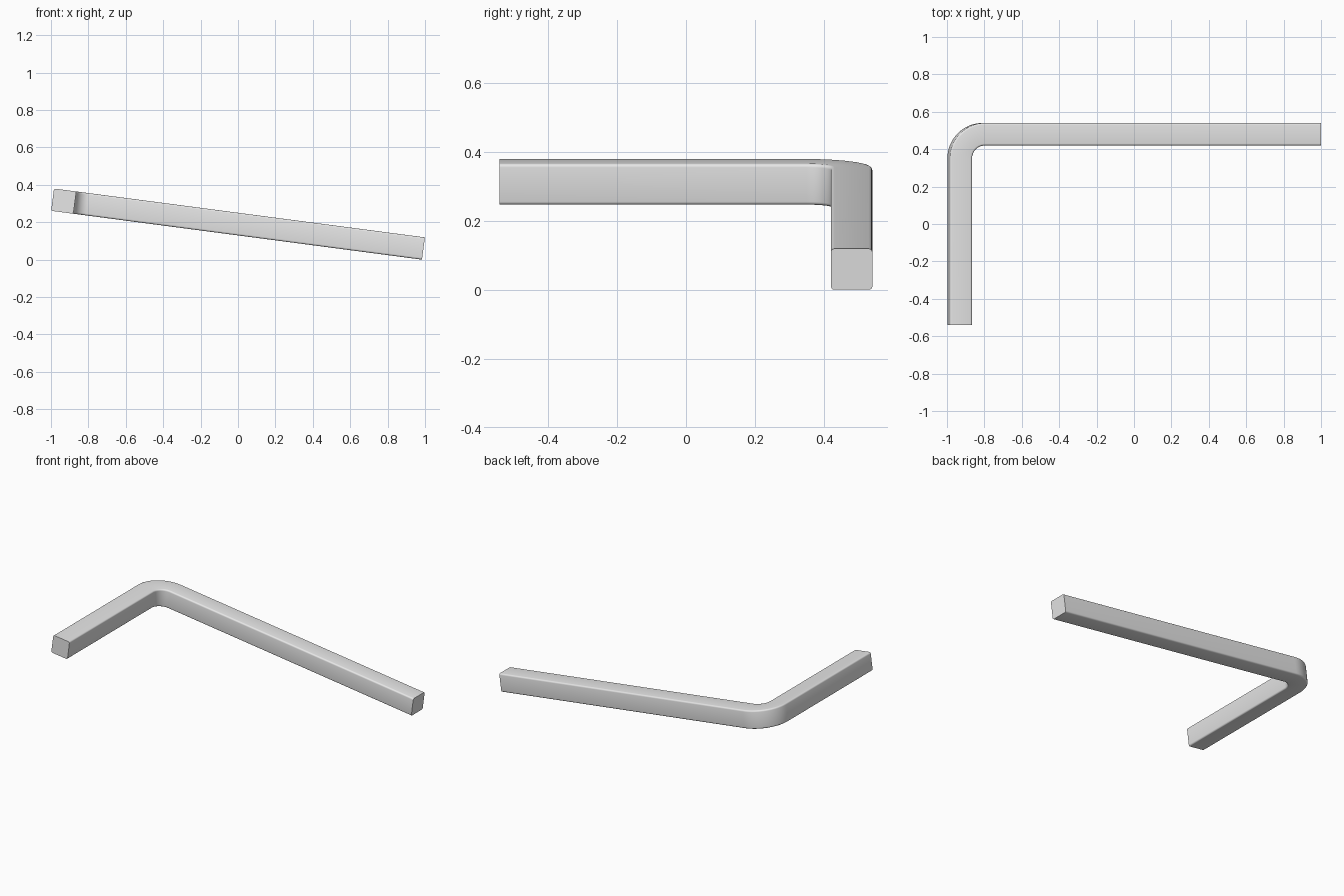
import bpy, bmesh
from math import sin, cos, pi, radians
from mathutils import Matrix, Vector

if "Cube" in bpy.data.objects:
    bpy.data.objects.remove(bpy.data.objects["Cube"])

LENGTH, DEPTH = 2.0, 1.08     # long arm and short arm, outer sizes
BAR, OUTER = 0.12, 0.19       # bar thickness and outer bend radius
EDGE = 0.01                   # rounding of the long edges
TILT = radians(7.5)
BEND_STEPS, EDGE_STEPS = 16, 4

steel = bpy.data.materials.new("light grey")
steel.use_nodes = True
grey = (0.8, 0.8, 0.8, 1)
steel.diffuse_color = grey
steel.node_tree.nodes["Principled BSDF"].inputs["Base Color"].default_value = grey

# Rounded square section: (distance from bend centre, height)
section = []
half = BAR / 2 - EDGE
for corner, (sx, sz) in enumerate([(1, 1), (-1, 1), (-1, -1), (1, -1)]):
    for i in range(EDGE_STEPS + 1):
        a = (corner + i / EDGE_STEPS) * pi / 2
        section.append((OUTER - BAR / 2 + sx * half + EDGE * cos(a),
                        sz * half + EDGE * sin(a)))

# Stations along the bar: (angle around the bend, straight offset)
centre = Vector((-LENGTH / 2 + OUTER, DEPTH / 2 - OUTER, 0))
stations = [(pi, Vector((0, OUTER - DEPTH, 0)))]
stations += [(pi - pi / 2 * i / BEND_STEPS, Vector()) for i in range(BEND_STEPS + 1)]
stations += [(pi / 2, Vector((LENGTH - OUTER, 0, 0)))]

# Sweep the section through the bend and cap both ends
bm = bmesh.new()
rings = [[bm.verts.new(centre + shift + Vector((r * cos(t), r * sin(t), z)))
          for r, z in section] for t, shift in stations]
n = len(section)
for a, b in zip(rings, rings[1:]):
    for i in range(n):
        bm.faces.new((a[i], a[(i + 1) % n], b[(i + 1) % n], b[i]))
bm.faces.new(rings[0])
bm.faces.new(rings[-1])

# Tilt the bar so its long arm slopes down, resting on the ground
bm.transform(Matrix.Rotation(TILT, 4, "Y"))
bm.transform(Matrix.Translation((0, 0, -min(v.co.z for v in bm.verts))))
bmesh.ops.recalc_face_normals(bm, faces=bm.faces)

mesh = bpy.data.meshes.new("bent_bar")
bm.to_mesh(mesh)
bm.free()
mesh.materials.append(steel)
bar = bpy.data.objects.new("bent_bar", mesh)
bpy.context.collection.objects.link(bar)

bpy.ops.object.select_all(action="DESELECT")
bar.select_set(True)
bpy.context.view_layer.objects.active = bar
bpy.ops.object.shade_smooth_by_angle(angle=radians(35))
